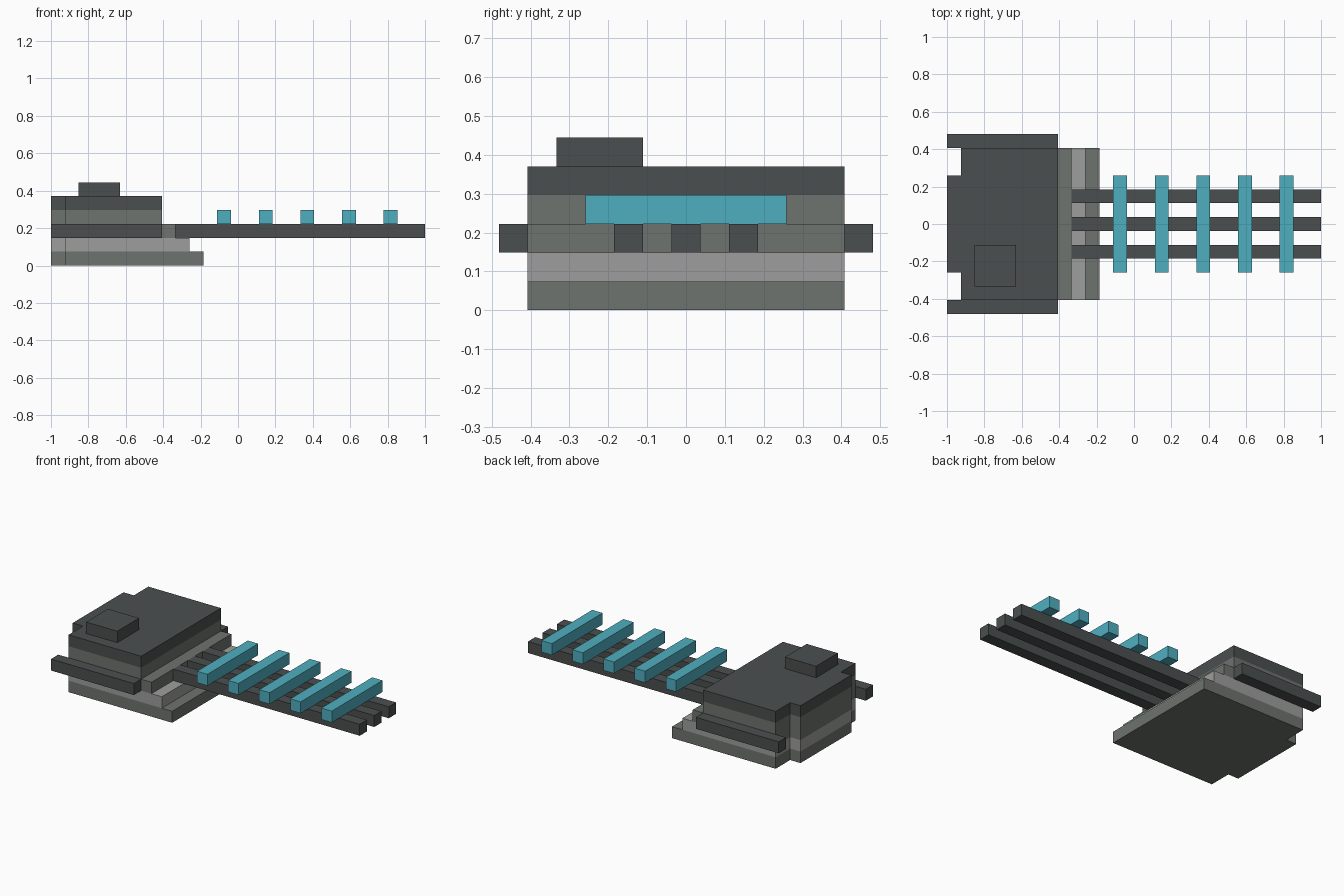
import bpy, bmesh

if "Cube" in bpy.data.objects:
    bpy.data.objects.remove(bpy.data.objects["Cube"], do_unlink=True)

U = 2 / 27  # block size: the whole model is 27 blocks long


def material(name, rgb):
    lin = [(c / 255 / 12.92) if c < 10 else ((c / 255 + 0.055) / 1.055) ** 2.4 for c in rgb]
    m = bpy.data.materials.new(name)
    m.use_nodes = True
    m.diffuse_color = (*lin, 1)
    m.node_tree.nodes["Principled BSDF"].inputs["Base Color"].default_value = (*lin, 1)
    return m


DARK = material("charcoal", (75, 79, 79))
GREY = material("stone grey", (110, 115, 110))
LIGHT = material("light grey", (158, 158, 157))
CYAN = material("cyan", (79, 175, 192))


def prism(name, outline, z0, z1, mat):
    """Extrude an outline (in blocks, x from the left end, y from the middle)."""
    bm = bmesh.new()
    face = bm.faces.new([bm.verts.new((x * U - 1, y * U, z0 * U)) for x, y in outline])
    new = bmesh.ops.extrude_face_region(bm, geom=[face])["geom"]
    top = [v for v in new if isinstance(v, bmesh.types.BMVert)]
    bmesh.ops.translate(bm, verts=top, vec=(0, 0, (z1 - z0) * U))
    bmesh.ops.recalc_face_normals(bm, faces=bm.faces)
    mesh = bpy.data.meshes.new(name)
    bm.to_mesh(mesh)
    bm.free()
    mesh.materials.append(mat)
    obj = bpy.data.objects.new(name, mesh)
    bpy.context.collection.objects.link(obj)


def box(name, x0, x1, y0, y1, z0, z1, mat):
    prism(name, [(x0, y0), (x1, y0), (x1, y1), (x0, y1)], z0, z1, mat)


# Stepped body: layers with a narrower block at the rear end
for name, x_end, z0, z1, mat in [
    ("base_layer", 11, 0, 1, GREY),
    ("light_layer", 10, 1, 2, LIGHT),
    ("lower_body", 9, 2, 3, GREY),
    ("upper_body", 8, 3, 4, GREY),
    ("roof", 8, 4, 5, DARK),
]:
    prism(name, [(0, -3.5), (1, -3.5), (1, -5.5), (x_end, -5.5),
                 (x_end, 5.5), (1, 5.5), (1, 3.5), (0, 3.5)], z0, z1, mat)

# Roof hatch
box("roof_hatch", 2, 5, -4.5, -1.5, 5, 6, DARK)

# Side bars
box("side_bar_left", 0, 8, 5.5, 6.5, 2, 3, DARK)
box("side_bar_right", 0, 8, -6.5, -5.5, 2, 3, DARK)

# Three long rails
for i, y in enumerate((-2, 0, 2)):
    box(f"rail_{i + 1}", 9, 27, y - 0.5, y + 0.5, 2, 3, DARK)

# Cross slats resting on the rails
for i in range(5):
    x = 12 + 3 * i
    box(f"cross_slat_{i + 1}", x, x + 1, -3.5, 3.5, 3, 4, CYAN)
